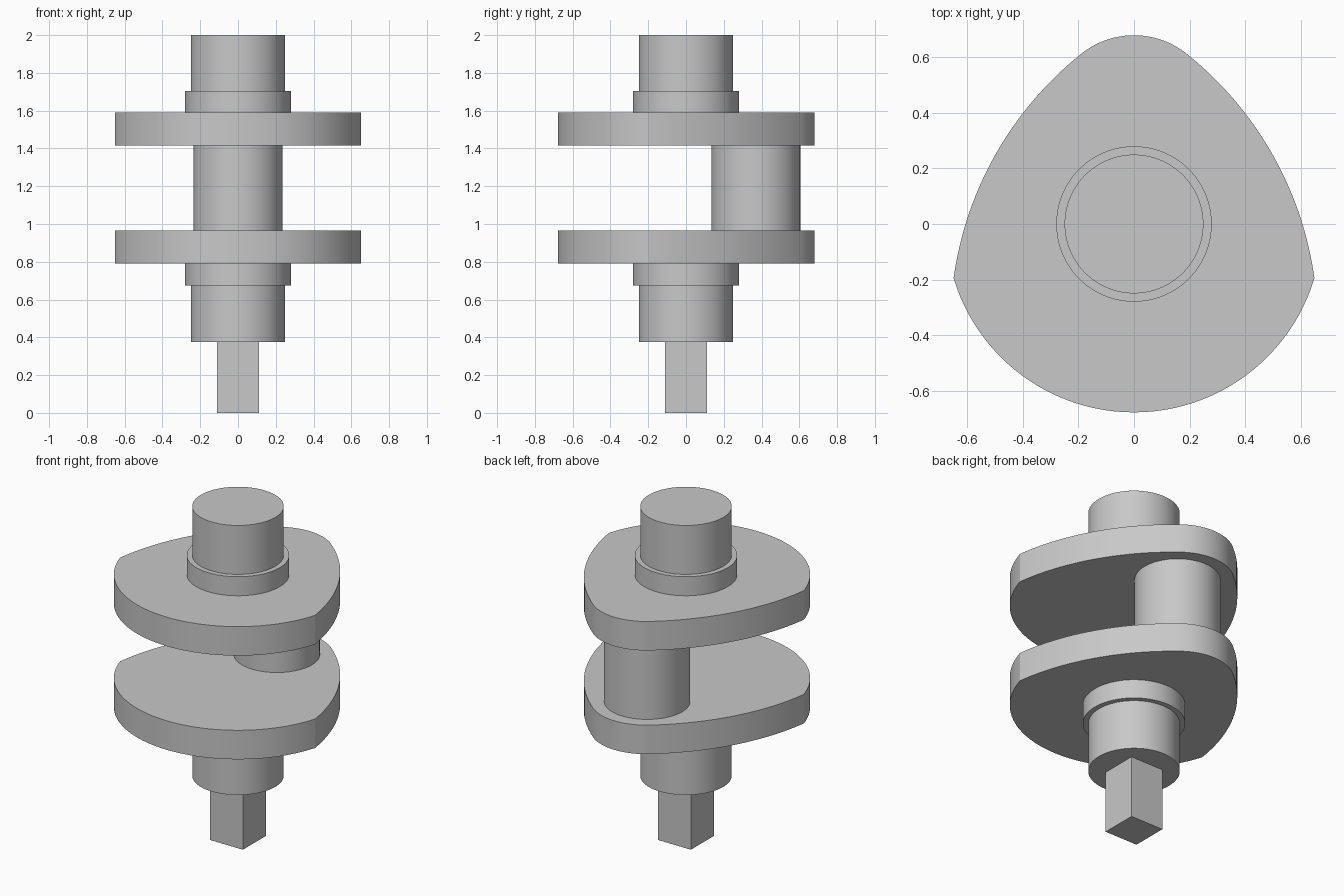
import bpy, bmesh
from math import sin, cos, pi, atan2, hypot
from mathutils import Vector

cube = bpy.data.objects.get("Cube")
if cube:
    bpy.data.objects.remove(cube, do_unlink=True)

steel = bpy.data.materials.new("grey_steel")
steel.use_nodes = True
grey = (0.58, 0.58, 0.58, 1)
steel.diffuse_color = grey
bsdf = steel.node_tree.nodes["Principled BSDF"]
bsdf.inputs["Base Color"].default_value = grey
bsdf.inputs["Roughness"].default_value = 0.6


def extrude(name, outline, z0, z1):
    """Solid prism from a counter-clockwise outline."""
    bm = bmesh.new()
    base = bm.faces.new([bm.verts.new((x, y, z0)) for x, y in outline])
    res = bmesh.ops.extrude_face_region(bm, geom=[base], use_keep_orig=True)
    verts = [v for v in res["geom"] if isinstance(v, bmesh.types.BMVert)]
    bmesh.ops.translate(bm, verts=verts, vec=(0, 0, z1 - z0))
    bmesh.ops.recalc_face_normals(bm, faces=bm.faces)
    mesh = bpy.data.meshes.new(name)
    bm.to_mesh(mesh)
    bm.free()
    mesh.materials.append(steel)
    obj = bpy.data.objects.new(name, mesh)
    bpy.context.collection.objects.link(obj)
    bpy.ops.object.select_all(action="DESELECT")
    obj.select_set(True)
    bpy.context.view_layer.objects.active = obj
    bpy.ops.object.shade_smooth_by_angle(angle=pi / 9)
    return obj


def circle(radius, y=0.0, n=96):
    return [(radius * cos(2 * pi * i / n), y + radius * sin(2 * pi * i / n)) for i in range(n)]


def arc(a, b, bulge, n=24):
    """Arc from a to b bulging to the right of its direction; omits b."""
    a, b = Vector(a), Vector(b)
    chord = b - a
    half = chord.length / 2
    right = Vector((chord.y, -chord.x)).normalized()
    radius = (half ** 2 + bulge ** 2) / (2 * bulge)
    centre = (a + b) / 2 + right * (bulge - radius)
    start = atan2(a.y - centre.y, a.x - centre.x)
    sweep = 2 * atan2(half, radius - bulge)
    return [(centre.x + radius * cos(start + sweep * i / n),
             centre.y + radius * sin(start + sweep * i / n)) for i in range(n)]


# Crank web outline: rounded nose, curved flanks, broad counterweight
corner, nose = (0.65, -0.195), (0.2, 0.605)
corner_l, nose_l = (-corner[0], corner[1]), (-nose[0], nose[1])
web = (arc(corner, nose, 0.087) + arc(nose, nose_l, 0.075)
       + arc(nose_l, corner_l, 0.087)
       + arc(corner_l, corner, hypot(*corner) + corner[1], 48))

# Square drive end
s = 0.11
extrude("square_drive", [(-s, -s), (s, -s), (s, s), (-s, s)], 0, 0.375)

# Shaft, collars and webs, from bottom to top
extrude("lower_journal", circle(0.25), 0.375, 0.675)
extrude("lower_collar", circle(0.28), 0.675, 0.79)
extrude("lower_web", web, 0.79, 0.965)
extrude("crank_pin", circle(0.235, 0.37), 0.965, 1.415)
extrude("upper_web", web, 1.415, 1.59)
extrude("upper_collar", circle(0.28), 1.59, 1.705)
extrude("upper_journal", circle(0.25), 1.705, 2.0)
